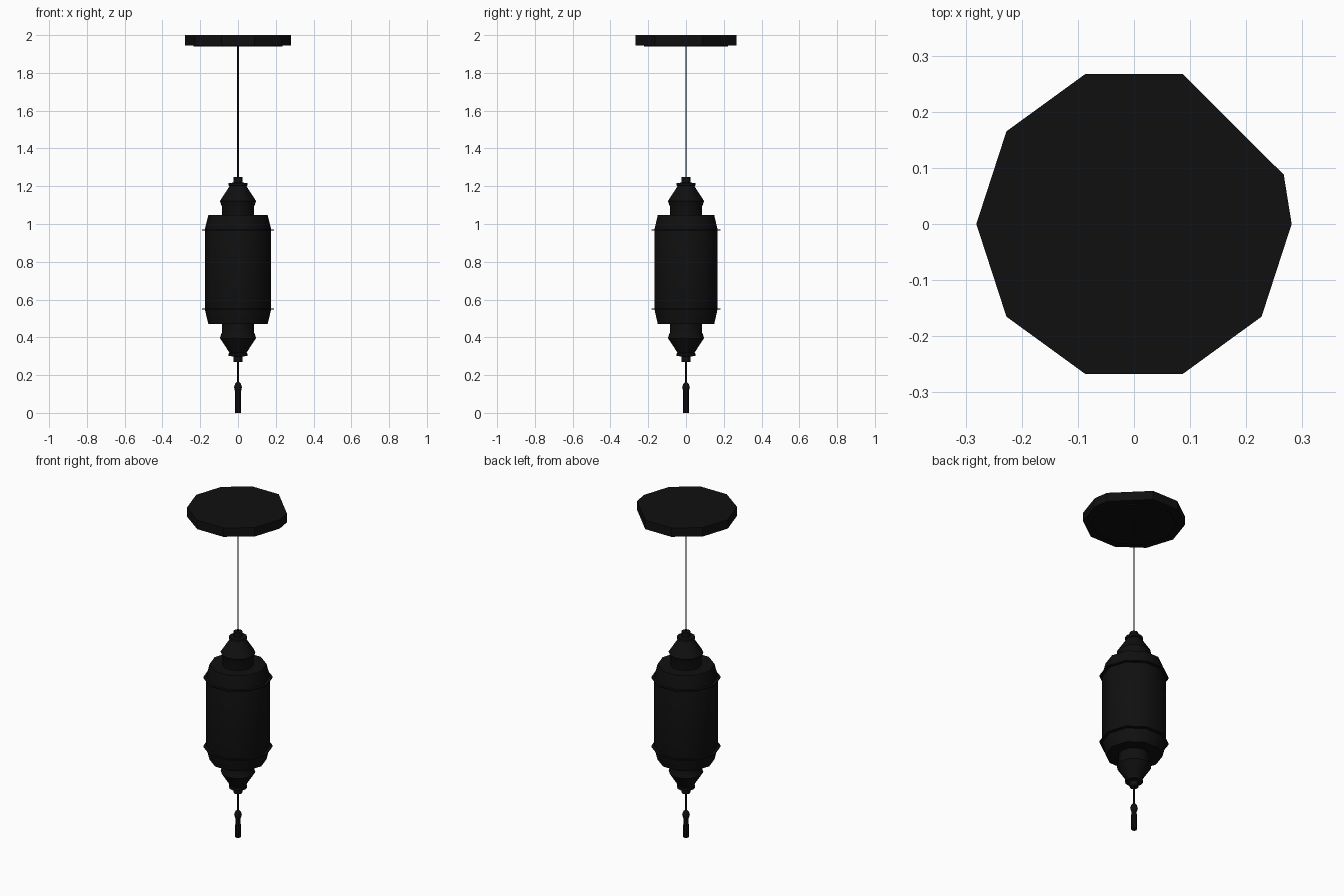
import bpy, bmesh
from math import radians, cos, sin

if "Cube" in bpy.data.objects:
    bpy.data.objects.remove(bpy.data.objects["Cube"])

dark = bpy.data.materials.new("dark_lacquer")
dark.diffuse_color = (0.005, 0.005, 0.005, 1)
dark.use_nodes = True
dark.node_tree.nodes["Principled BSDF"].inputs["Base Color"].default_value = dark.diffuse_color


def lathe(name, profile, angles, smooth=40):
    """Closed solid from a (radius, z) profile swept round the given angles."""
    bm = bmesh.new()
    rings = [[bm.verts.new((r * cos(radians(a)), r * sin(radians(a)), z)) for a in angles]
             for r, z in profile]
    n = len(angles)
    for low, high in zip(rings, rings[1:]):
        for i in range(n):
            j = (i + 1) % n
            bm.faces.new((low[i], low[j], high[j], high[i]))
    bm.faces.new(rings[0])
    bm.faces.new(rings[-1])
    bmesh.ops.recalc_face_normals(bm, faces=bm.faces)
    mesh = bpy.data.meshes.new(name)
    bm.to_mesh(mesh)
    bm.free()
    ob = bpy.data.objects.new(name, mesh)
    bpy.context.collection.objects.link(ob)
    mesh.materials.append(dark)
    if smooth:
        bpy.ops.object.select_all(action='DESELECT')
        ob.select_set(True)
        bpy.context.view_layer.objects.active = ob
        bpy.ops.object.shade_smooth_by_angle(angle=radians(smooth))
    return ob


def sides(n):
    return [360 * i / n for i in range(n)]


# Ceiling plate: a decagon with one corner shifted round
plate = [18.2 if a == 36 else a for a in sides(10)]
lathe("ceiling_plate", [(0.235, 1.94), (0.235, 1.946), (0.281, 1.946), (0.281, 2.0)], plate, 0)

# Hanging cord
lathe("hanging_cord", [(0.004, 1.24), (0.004, 1.942)], sides(6))

# Lantern body with tapered shoulders
lathe("lantern_body", [(0.157, 0.47), (0.176, 0.55), (0.176, 0.97), (0.157, 1.048)], sides(10))

# Thin rims, and end caps mirrored about the middle of the lantern
mid = 0.759
cap = [(0.086, 0.27), (0.086, 0.335), (0.096, 0.362), (0.044, 0.442), (0.050, 0.444),
       (0.050, 0.458), (0.024, 0.460), (0.024, 0.49)]
for label, s in (("upper", 1), ("lower", -1)):
    lathe(label + "_rim", [(0.170, mid + s * 0.205), (0.191, mid + s * 0.206),
                           (0.191, mid + s * 0.212), (0.170, mid + s * 0.213)], sides(10))
    lathe(label + "_cap", [(r, mid + s * z) for r, z in cap], sides(12))

# Tassel
lathe("tassel_string", [(0.005, 0.14), (0.005, 0.28)], sides(6))
lathe("tassel_bead", [(0.006, 0.163), (0.016, 0.153), (0.021, 0.136),
                      (0.017, 0.118), (0.012, 0.108)], sides(10))
lathe("tassel_skirt", [(0.016, 0.0), (0.015, 0.118)], sides(8))
